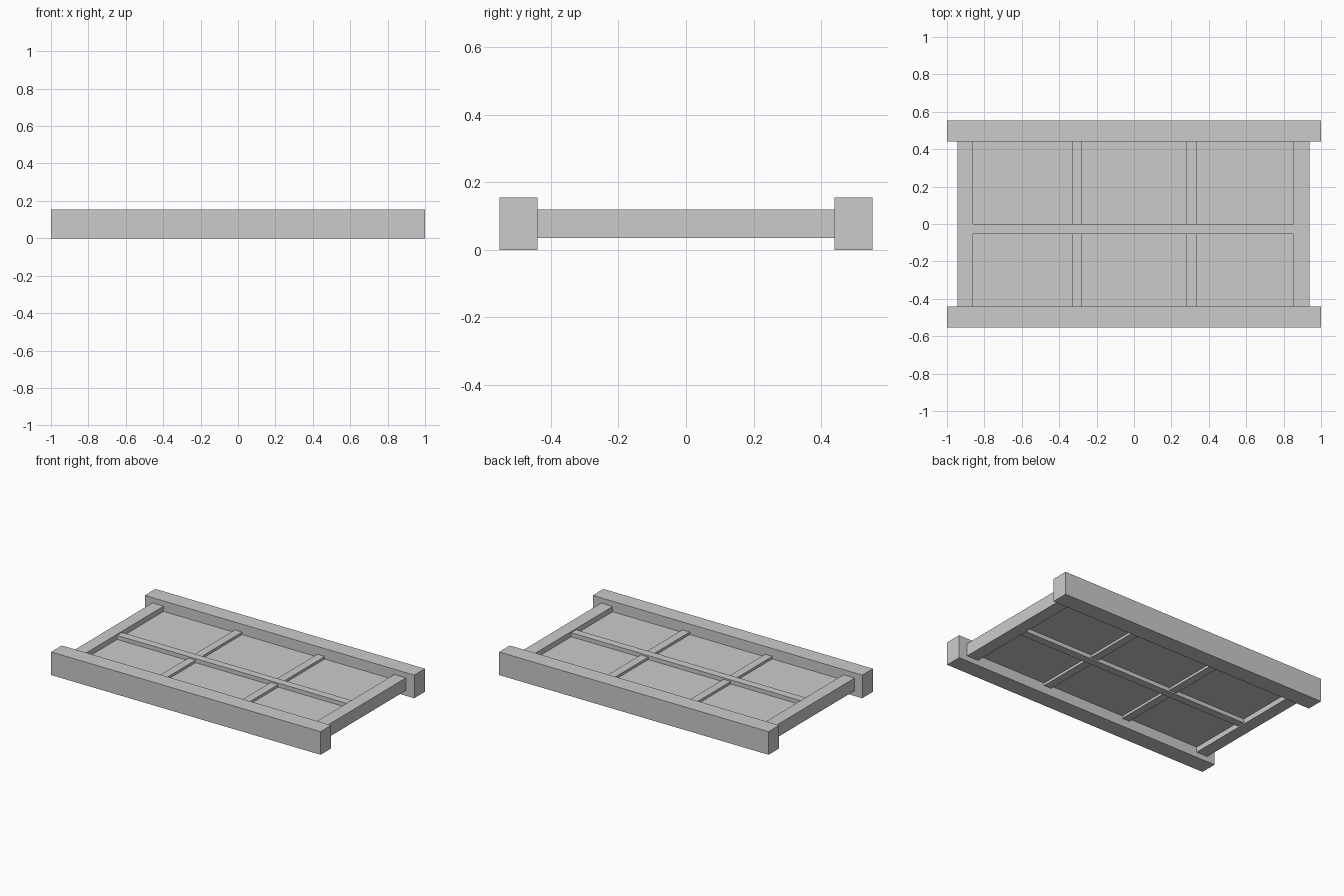
import bpy

if "Cube" in bpy.data.objects:
    bpy.data.objects.remove(bpy.data.objects["Cube"])


def box(name, x0, x1, y0, y1, z0, z1):
    bpy.ops.mesh.primitive_cube_add(size=1, location=((x0 + x1) / 2, (y0 + y1) / 2, (z0 + z1) / 2))
    ob = bpy.context.object
    ob.name = name
    ob.scale = (x1 - x0, y1 - y0, z1 - z0)
    bpy.ops.object.transform_apply(location=False, rotation=False, scale=True)
    return ob


# Long outer rails
box("front_rail", -1, 1, -0.553, -0.44, 0, 0.155)
box("back_rail", -1, 1, 0.44, 0.553, 0, 0.155)

# End bars between the rails
box("left_end_bar", -0.943, -0.86, -0.44, 0.44, 0.035, 0.12)
box("right_end_bar", 0.852, 0.938, -0.44, 0.44, 0.035, 0.12)

# Thin infill panel
box("panel", -0.86, 0.852, -0.44, 0.44, 0.07, 0.085)

# Long middle divider, standing proud on both sides
box("middle_divider", -0.86, 0.852, -0.053, 0.0, 0.043, 0.112)

# Short cross dividers, slightly lower
for side, x0, x1 in (("left", -0.332, -0.278), ("right", 0.28, 0.335)):
    box(side + "_front_divider", x0, x1, -0.44, -0.053, 0.053, 0.102)
    box(side + "_back_divider", x0, x1, 0.0, 0.44, 0.053, 0.102)
